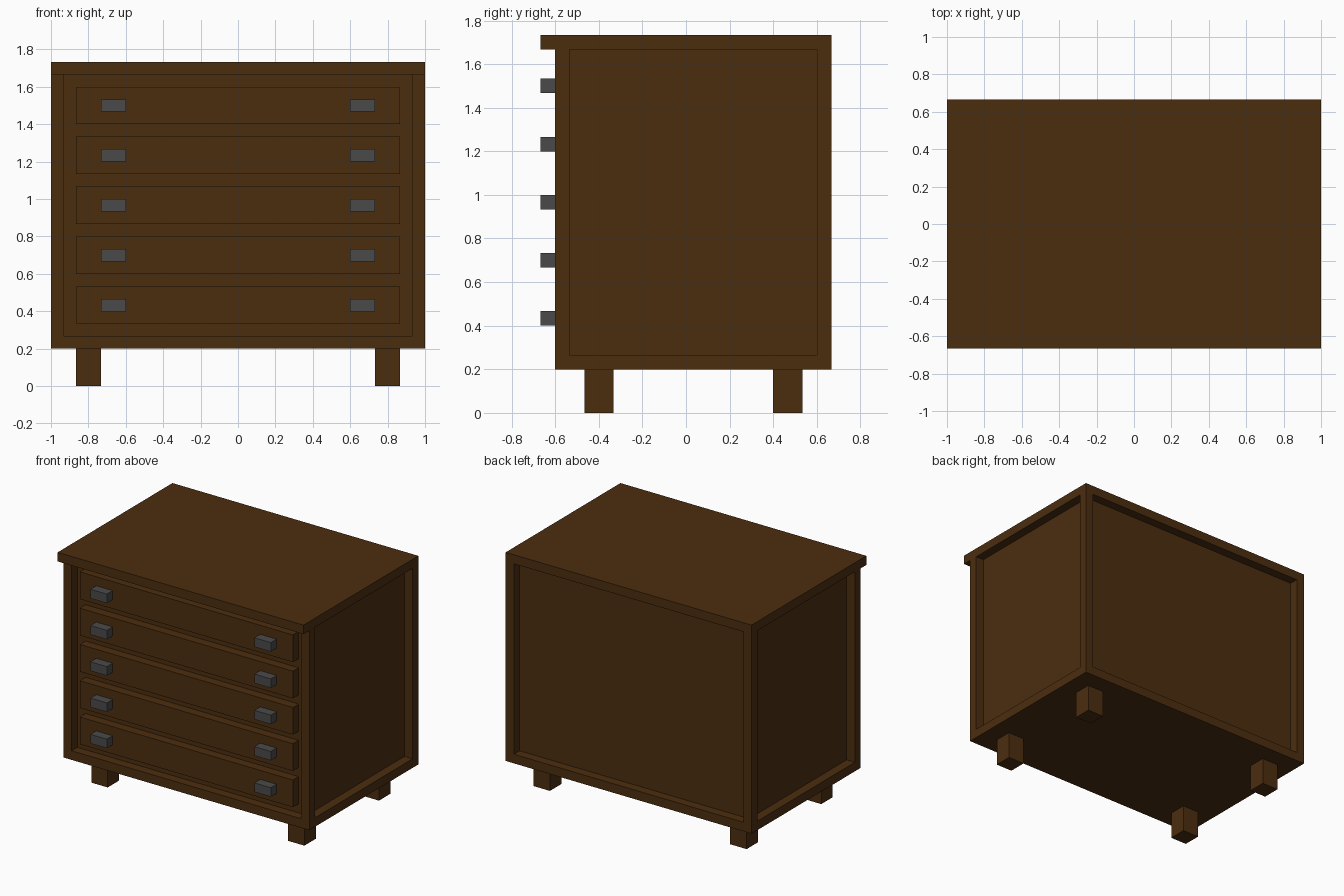
import bpy
import bmesh
from mathutils import Matrix

if "Cube" in bpy.data.objects:
    bpy.data.objects.remove(bpy.data.objects["Cube"])

U = 1 / 15  # module: every part sits on this grid


def material(name, color):
    m = bpy.data.materials.new(name)
    m.diffuse_color = (*color, 1)
    m.use_nodes = True
    m.node_tree.nodes["Principled BSDF"].inputs["Base Color"].default_value = m.diffuse_color
    return m


wood = material("dark brown wood", (0.0705, 0.0262, 0.0048))
metal = material("dark grey metal", (0.068, 0.068, 0.068))


def box(name, x0, x1, y0, y1, z0, z1, mat):
    """Axis-aligned box with its extents given in modules."""
    bm = bmesh.new()
    bmesh.ops.create_cube(bm, size=1)
    size = Matrix.Diagonal(((x1 - x0) * U, (y1 - y0) * U, (z1 - z0) * U, 1))
    bmesh.ops.transform(bm, matrix=size, verts=bm.verts)
    me = bpy.data.meshes.new(name)
    bm.to_mesh(me)
    bm.free()
    me.materials.append(mat)
    ob = bpy.data.objects.new(name, me)
    ob.location = ((x0 + x1) / 2 * U, (y0 + y1) / 2 * U, (z0 + z1) / 2 * U)
    bpy.context.collection.objects.link(ob)
    return ob


# Carcass: overhanging top, base board and recessed inner body
box("top_board", -15, 15, -10, 10, 25, 26, wood)
box("base_board", -15, 15, -9, 10, 3, 4, wood)
box("inner_body", -14, 14, -8, 9, 4, 25, wood)

# Corner posts and feet
for side, x, fx in (("left", -15, -13), ("right", 14, 11)):
    for end, y, fy in (("front", -9, -7), ("back", 9, 6)):
        box(f"{end}_{side}_post", x, x + 1, y, y + 1, 4, 25, wood)
        box(f"{end}_{side}_foot", fx, fx + 2, fy, fy + 2, 0, 3, wood)

# Five drawers, each with two block handles
for i in range(5):
    z = 5 + 4 * i
    box(f"drawer_front_{i + 1}", -13, 13, -9, -8, z, z + 3, wood)
    for side, x in (("left", -11), ("right", 9)):
        box(f"drawer_handle_{side}_{i + 1}", x, x + 2, -10, -9, z + 1, z + 2, metal)
